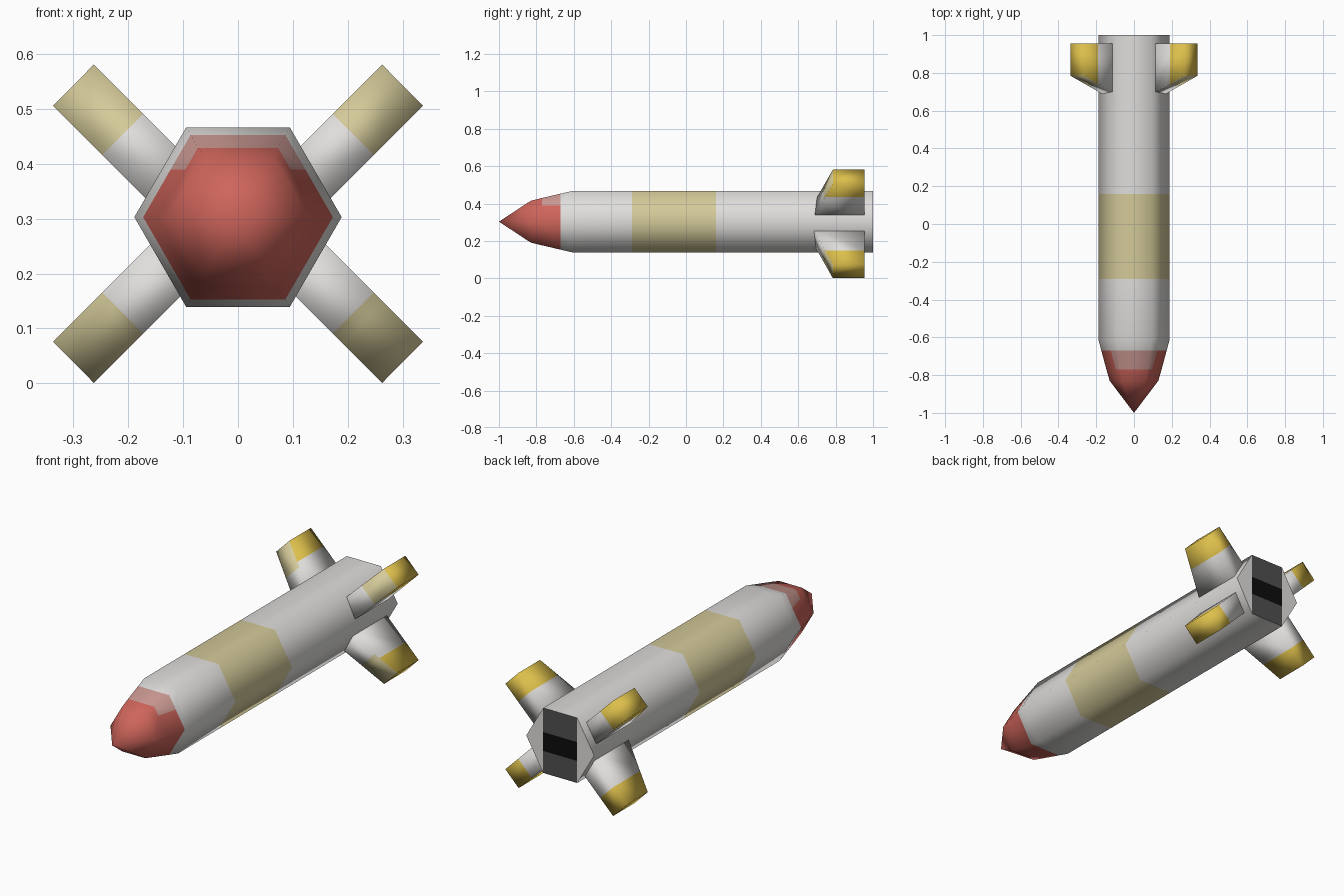
import bpy, bmesh, math
from mathutils import Vector

if "Cube" in bpy.data.objects:
    bpy.data.objects.remove(bpy.data.objects["Cube"])

CZ, R = 0.303, 0.189          # body axis height and hexagon radius


def material(name, rgb):
    m = bpy.data.materials.new(name)
    m.diffuse_color = (*rgb, 1)
    m.use_nodes = True
    m.node_tree.nodes["Principled BSDF"].inputs["Base Color"].default_value = m.diffuse_color
    return m


WHITE, CREAM, RED, PINK, YELLOW, GREY, BLACK = range(7)
MATS = [material("white", (0.74, 0.73, 0.71)),
        material("cream", (0.66, 0.59, 0.32)),
        material("red", (0.62, 0.13, 0.105)),
        material("pale_red", (0.60, 0.32, 0.29)),
        material("yellow", (0.72, 0.52, 0.07)),
        material("dark_grey", (0.08, 0.08, 0.08)),
        material("black", (0.004, 0.004, 0.004))]


def cut(bm, faces, co, normal):
    """Slice only the given faces with a plane."""
    geom = set(faces)
    for f in faces:
        geom.update(f.edges)
        geom.update(f.verts)
    bmesh.ops.bisect_plane(bm, geom=list(geom), dist=1e-4,
                           plane_co=co, plane_no=normal)


def finish(bm, name, angle):
    bmesh.ops.recalc_face_normals(bm, faces=bm.faces)
    me = bpy.data.meshes.new(name)
    bm.to_mesh(me)
    bm.free()
    for m in MATS:
        me.materials.append(m)
    ob = bpy.data.objects.new(name, me)
    bpy.context.collection.objects.link(ob)
    bpy.ops.object.select_all(action='DESELECT')
    ob.select_set(True)
    bpy.context.view_layer.objects.active = ob
    bpy.ops.object.shade_smooth_by_angle(angle=math.radians(angle))


# Body: hexagonal rings along y, closed tail and pointed nose
bm = bmesh.new()
rings = []
for y, r in [(1, R), (0.16, R), (-0.29, R), (-0.61, R),
             (-0.67, 0.173), (-0.77, 0.146), (-0.83, 0.129)]:
    rings.append([bm.verts.new((r * math.cos(i * math.pi / 3), y,
                                CZ + r * math.sin(i * math.pi / 3)))
                  for i in range(6)])
for a, b in zip(rings, rings[1:]):
    for i in range(6):
        j = (i + 1) % 6
        bm.faces.new((a[i], a[j], b[j], b[i]))
tip = bm.verts.new((0, -1, CZ))
for i in range(6):
    bm.faces.new((rings[-1][i], rings[-1][(i + 1) % 6], tip))
bm.faces.new(rings[0])


def tail():
    return [f for f in bm.faces if all(v.co.y > 0.999 for v in f.verts)]


# Painted areas: tail panel and pale patch on top of the nose
for x in (-R / 2, R / 2):
    cut(bm, tail(), (x, 1, CZ), (1, 0, 0))
for z in (0.25, 0.345):
    cut(bm, [f for f in tail() if abs(f.calc_center_median().x) < 0.05],
        (0, 1, z), (0, 0, 1))
cut(bm, [f for f in bm.faces if -0.77 < f.calc_center_median().y < -0.67],
    (0, 0, 0.39), (0, 0, 1))
for f in bm.faces:
    c = f.calc_center_median()
    if c.y > 0.999:
        if abs(c.x) < 0.05:
            f.material_index = BLACK if 0.25 < c.z < 0.345 else GREY
    elif c.y < -0.67:
        f.material_index = PINK if c.y > -0.77 and c.z > 0.39 else RED
    elif -0.29 < c.y < 0.16:
        f.material_index = CREAM
finish(bm, "body", 65)


# Fins: swept slabs at 45 degrees; d is the distance inward from the tip
def fin(name, sx, sz):
    def point(d, y, edge):
        x, z = ((0.263, 0.581), (0.337, 0.506))[edge]
        return Vector((sx * (x - d), y, 0.291 + sz * (z - d - 0.291)))

    bm = bmesh.new()
    profile = [(0, 0.785), (0, 0.955), (0.2, 0.955), (0.2, 0.671)]
    sides = [[bm.verts.new(point(d, y, e)) for d, y in profile] for e in (0, 1)]
    for s in sides:
        bm.faces.new(s)
    for i in range(4):
        j = (i + 1) % 4
        bm.faces.new((sides[0][i], sides[0][j], sides[1][j], sides[1][i]))
    bmesh.ops.recalc_face_normals(bm, faces=bm.faces)
    # coloured tip, with a paler leading face
    out = Vector((sx, 0, sz)).normalized()

    def leading(f):
        return f.normal.y < -0.3

    cut(bm, [f for f in bm.faces if not leading(f)], point(0.072, 0, 0), out)
    cut(bm, [f for f in bm.faces if leading(f)], point(0.09, 0, 0), out)
    for f in bm.faces:
        lead = leading(f)
        edge = point(0.09 if lead else 0.072, 0, 0)
        if (f.calc_center_median() - edge).dot(out) > 0:
            f.material_index = CREAM if lead else YELLOW
    finish(bm, name, 100)


for sx, side in ((1, "right"), (-1, "left")):
    for sz, level in ((1, "upper"), (-1, "lower")):
        fin(f"{level}_{side}_fin", sx, sz)
